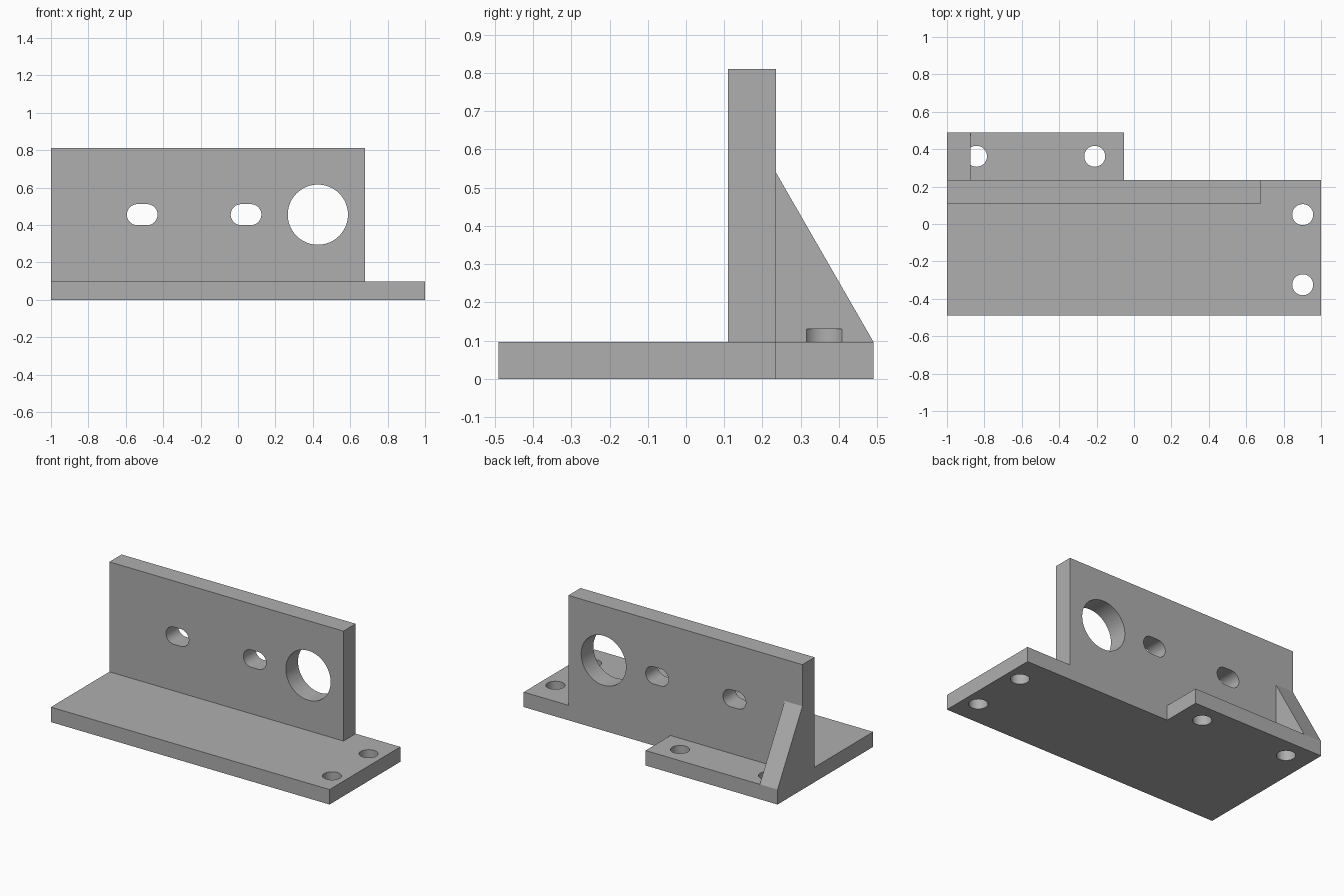
import bpy, bmesh
from math import cos, sin, pi
from mathutils import Vector

if "Cube" in bpy.data.objects:
    bpy.data.objects.remove(bpy.data.objects["Cube"], do_unlink=True)

grey = bpy.data.materials.new("plain grey")
grey.use_nodes = True
grey.diffuse_color = (0.43, 0.43, 0.43, 1)
grey.node_tree.nodes["Principled BSDF"].inputs["Base Color"].default_value = (0.43, 0.43, 0.43, 1)

# Shared dimensions
PLATE_TOP, WALL_TOP = 0.097, 0.81
FRONT, WALL_FRONT, WALL_BACK, BACK = -0.49, 0.11, 0.235, 0.49
TAB_END, WALL_END, GUSSET_END = -0.053, 0.68, -0.873
HOLE_R = 0.056

# Maps a 2D profile point plus depth to 3D, for each extrusion axis
PLACE = {"x": lambda a, b, d: (d, a, b),
         "y": lambda a, b, d: (a, d, b),
         "z": lambda a, b, d: (a, b, d)}


def prism(name, profile, axis, start, end):
    """Extrude a closed 2D profile along one axis."""
    bm = bmesh.new()
    face = bm.faces.new([bm.verts.new(PLACE[axis](a, b, start)) for a, b in profile])
    ext = bmesh.ops.extrude_face_region(bm, geom=[face])
    moved = [v for v in ext["geom"] if isinstance(v, bmesh.types.BMVert)]
    bmesh.ops.translate(bm, verts=moved, vec=Vector(PLACE[axis](0, 0, end - start)))
    bmesh.ops.recalc_face_normals(bm, faces=bm.faces)
    mesh = bpy.data.meshes.new(name)
    bm.to_mesh(mesh)
    bm.free()
    mesh.materials.append(grey)
    obj = bpy.data.objects.new(name, mesh)
    bpy.context.collection.objects.link(obj)
    return obj


def slot(cx, cy, r, half=0.0, n=24):
    """Round outline, stretched into a slot when half is above zero."""
    pts = []
    for side, first in ((1, -pi / 2), (-1, pi / 2)):
        for i in range(n + 1 if half else n):
            t = first + pi * i / n
            pts.append((cx + side * half + r * cos(t), cy + r * sin(t)))
    return pts


def cut(obj, cutters):
    """Subtract the cutters and bake the result."""
    for c in cutters:
        c.hide_render = True
        mod = obj.modifiers.new(c.name, "BOOLEAN")
        mod.operation, mod.solver, mod.object = "DIFFERENCE", "EXACT", c
    bpy.context.view_layer.update()
    graph = bpy.context.evaluated_depsgraph_get()
    baked = bpy.data.meshes.new_from_object(obj.evaluated_get(graph))
    obj.modifiers.clear()
    obj.data = baked


# Base plate with a rear tab
base_plate = prism("base_plate", [(-1, FRONT), (1, FRONT), (1, WALL_BACK),
                                  (TAB_END, WALL_BACK), (TAB_END, BACK), (-1, BACK)],
                   "z", 0, PLATE_TOP)

# Upright wall and the triangular gusset behind it
upright_wall = prism("upright_wall", [(-1, PLATE_TOP), (WALL_END, PLATE_TOP),
                                      (WALL_END, WALL_TOP), (-1, WALL_TOP)],
                     "y", WALL_FRONT, WALL_BACK)
gusset = prism("gusset", [(WALL_BACK, PLATE_TOP), (BACK, PLATE_TOP), (WALL_BACK, 0.54)],
               "x", -1, GUSSET_END)

# Bolt holes; the corner one also bites into the gusset
bolt_cutters = [prism("bolt_hole_cutter", slot(x, y, HOLE_R), "z", -0.1, 0.13)
                for x, y in ((-0.842, 0.362), (-0.21, 0.362), (0.902, 0.05), (0.902, -0.325))]

# Two slots and the large bore through the wall
wall_cutters = [prism("wall_cutter", slot(x, 0.455, r, half), "y", 0, 0.35)
                for x, r, half in ((-0.512, 0.056, 0.026), (0.043, 0.056, 0.026),
                                   (0.427, 0.161, 0))]

cut(base_plate, bolt_cutters)
cut(gusset, bolt_cutters[:1])
cut(upright_wall, wall_cutters)
for c in bolt_cutters + wall_cutters:
    bpy.data.objects.remove(c, do_unlink=True)

# Smooth hole walls, sharp edges
bpy.ops.object.select_all(action="DESELECT")
for part in (base_plate, upright_wall, gusset):
    part.select_set(True)
bpy.context.view_layer.objects.active = base_plate
bpy.ops.object.shade_smooth_by_angle(angle=pi / 6)
